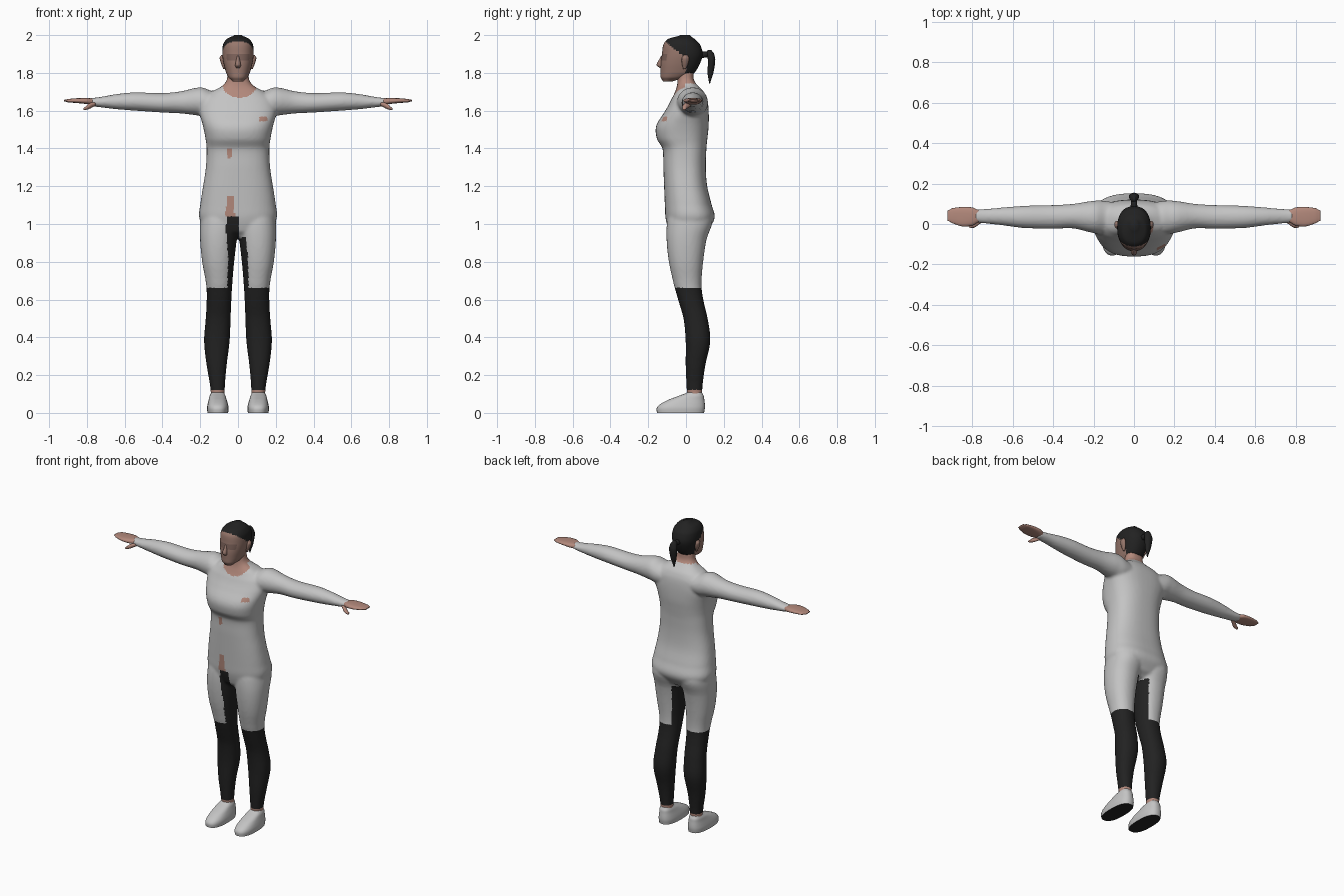
import bpy, bmesh, math


def material(name, rgb):
    m = bpy.data.materials.new(name)
    m.diffuse_color = (*rgb, 1)
    return m


suit = material("light grey suit", (0.55, 0.55, 0.55))
black = material("black fabric and hair", (0.016, 0.016, 0.016))
skin = material("skin", (0.45, 0.25, 0.20))
face = material("face skin", (0.31, 0.185, 0.15))
shade = material("eye shade", (0.20, 0.12, 0.10))


def spline(a, b, c, d, t):
    return 0.5 * (2 * b + (c - a) * t + (2 * a - 5 * b + 4 * c - d) * t * t
                  + (3 * b - a - 3 * c + d) * t ** 3)


def loft(bm, axis, rows, n=24, steps=4, power=2.0, mirror=False):
    """Rounded sections (position, u0, u1, v0, v1) skinned along an axis."""
    dense = []
    for i in range(len(rows) - 1):
        q = [rows[max(i - 1, 0)], rows[i], rows[i + 1], rows[min(i + 2, len(rows) - 1)]]
        for s in range(steps):
            t = s / steps
            pos = rows[i][0] + (rows[i + 1][0] - rows[i][0]) * t
            dense.append([pos] + [spline(*[r[k] for r in q], t) for k in range(1, 5)])
    dense.append(rows[-1])
    rings = []
    for p, u0, u1, v0, v1 in dense:
        ring = []
        for j in range(n):
            a = 2 * math.pi * j / n
            c, s = math.cos(a), math.sin(a)
            u = (u0 + u1) / 2 + (u1 - u0) / 2 * math.copysign(abs(c) ** (2 / power), c)
            v = (v0 + v1) / 2 + (v1 - v0) / 2 * math.copysign(abs(s) ** (2 / power), s)
            co = [(p, u, v), (u, p, v), (u, v, p)]["xyz".index(axis)]
            ring.append(bm.verts.new((-co[0] if mirror else co[0], co[1], co[2])))
        rings.append(ring)
    faces = [bm.faces.new((r[j], r[(j + 1) % n], q[(j + 1) % n], q[j]))
             for r, q in zip(rings, rings[1:]) for j in range(n)]
    faces += [bm.faces.new(rings[0]), bm.faces.new(rings[-1])]
    bmesh.ops.recalc_face_normals(bm, faces=faces)


def make(name, bm, mats, rule=None):
    me = bpy.data.meshes.new(name)
    bm.to_mesh(me)
    bm.free()
    ob = bpy.data.objects.new(name, me)
    bpy.context.collection.objects.link(ob)
    finish(me, mats, rule)
    return ob


def finish(me, mats, rule=None):
    me.materials.clear()
    for m in mats:
        me.materials.append(m)
    for p in me.polygons:
        p.use_smooth = True
        p.material_index = rule(p.center, p.normal) if rule else 0


def part(name, mats, axis, rows, rule=None, mirror=False, **kw):
    bm = bmesh.new()
    loft(bm, axis, rows, mirror=mirror, **kw)
    return make(name, bm, mats, rule)


# Body: torso, arms and legs fused into one skin
torso = [(z, -w, w, f, b) for z, w, f, b in [
    (0.93, 0.07, -0.06, 0.07), (0.96, 0.16, -0.09, 0.11), (1.03, 0.205, -0.108, 0.152),
    (1.10, 0.20, -0.112, 0.136), (1.20, 0.185, -0.116, 0.112), (1.30, 0.170, -0.120, 0.105),
    (1.40, 0.166, -0.124, 0.108), (1.45, 0.172, -0.154, 0.113), (1.52, 0.186, -0.158, 0.120),
    (1.60, 0.205, -0.110, 0.120), (1.66, 0.190, -0.078, 0.113), (1.70, 0.140, -0.058, 0.095),
    (1.73, 0.085, -0.048, 0.065), (1.76, 0.060, -0.045, 0.042), (1.81, 0.055, -0.045, 0.040)]]
arm = [(0.05, -0.05, 0.10, 1.58, 1.68), (0.15, -0.05, 0.115, 1.565, 1.708),
       (0.20, -0.045, 0.115, 1.573, 1.724), (0.30, -0.022, 0.10, 1.585, 1.703),
       (0.40, -0.024, 0.094, 1.590, 1.693), (0.55, -0.020, 0.090, 1.600, 1.697),
       (0.65, -0.007, 0.082, 1.608, 1.687), (0.75, 0.003, 0.074, 1.620, 1.670),
       (0.785, 0.006, 0.072, 1.627, 1.668)]
leg = [(0.085, 0.07, 0.145, 0.008, 0.087), (0.125, 0.07, 0.146, 0.003, 0.087),
       (0.25, 0.06, 0.166, -0.002, 0.102), (0.38, 0.044, 0.180, -0.002, 0.129),
       (0.50, 0.039, 0.171, -0.013, 0.115), (0.60, 0.035, 0.166, -0.042, 0.092),
       (0.68, 0.030, 0.169, -0.065, 0.082), (0.80, 0.020, 0.190, -0.091, 0.091),
       (0.92, 0.006, 0.201, -0.103, 0.109), (1.02, -0.01, 0.200, -0.100, 0.140),
       (1.10, 0.0, 0.180, -0.080, 0.100)]


def body_rule(c, n):
    x, y, z = c
    if z < 0.122 or z > 1.745:                      # ankles and neck
        return 2
    if z < 0.665:                                   # stockings
        return 1
    if z < 0.93 and n.x * math.copysign(1, x) < -0.6:   # inner thighs
        return 1
    if y < 0:
        if z < 1.04 and -0.062 + 0.08 * max(0, 0.95 - z) < x < 0.004:
            return 1
        if 1.04 <= z < 1.15 and abs(x + 0.042) < 0.024 - 0.1 * max(0, z - 1.06):
            return 2
        if abs(x + 0.043) < 0.012 and 1.35 < z < 1.40:
            return 2
        if abs(x - 0.135) < 0.02 and abs(z - 1.556) < 0.011:
            return 2
        if ((x - 0.008) / 0.09) ** 2 + ((z - 1.735) / 0.066) ** 2 < 1:   # neckline
            return 2
    return 0


bm = bmesh.new()
loft(bm, "z", torso, n=48, power=2.5)
for m in (False, True):
    loft(bm, "x", arm, mirror=m, n=32)
    loft(bm, "z", leg, mirror=m, n=32, power=2.2)
body = make("body", bm, [suit])
mod = body.modifiers.new("fuse", "REMESH")
mod.mode, mod.voxel_size = "VOXEL", 0.009
mod = body.modifiers.new("soften", "SMOOTH")
mod.factor, mod.iterations = 0.5, 5
dg = bpy.context.evaluated_depsgraph_get()
fused = bpy.data.meshes.new_from_object(body.evaluated_get(dg))
body.modifiers.clear()
body.data = fused
finish(fused, [suit, black, skin], body_rule)

# Head with hairline and eye shade
head = [(z, -w, w, f, b) for z, w, f, b in [
    (1.755, 0.028, -0.122, -0.07), (1.775, 0.050, -0.134, 0.0), (1.80, 0.063, -0.135, 0.045),
    (1.85, 0.076, -0.134, 0.074), (1.90, 0.083, -0.127, 0.088), (1.95, 0.079, -0.120, 0.075),
    (1.98, 0.060, -0.095, 0.045), (2.00, 0.020, -0.03, 0.02)]]


def head_rule(c, n):
    x, y, z = c
    if z > 1.965 - 0.75 * max(0, y + 0.11) and (y < 0 or z > 1.785):
        return 1
    if y > 0 and z > 1.785:
        return 1
    return 2 if y < -0.07 and abs(x) < 0.06 and 1.865 < z < 1.90 else 0


part("head", [face, black, shade], "z", head, head_rule, n=48, steps=6, power=2.3)
part("nose", [face], "z", [(1.825, -0.011, 0.011, -0.138, -0.12),
     (1.842, -0.015, 0.015, -0.156, -0.12), (1.89, -0.006, 0.006, -0.132, -0.11)], n=12)

# Ponytail and its tie
part("ponytail", [black], "z", [(1.745, -0.003, 0.003, 0.122, 0.128),
     (1.80, -0.018, 0.018, 0.114, 0.145), (1.87, -0.026, 0.026, 0.116, 0.155),
     (1.905, -0.018, 0.018, 0.105, 0.147), (1.92, -0.006, 0.006, 0.115, 0.135)], n=12)
part("ponytail_tie", [black], "y", [(0.06, -0.018, 0.018, 1.875, 1.91),
     (0.13, -0.014, 0.014, 1.885, 1.915)], n=12, steps=2)

# Paired parts
for side, m in (("left", False), ("right", True)):
    part(side + "_ear", [face], "z", [(1.82, 0.066, 0.078, -0.015, 0.0),
         (1.85, 0.068, 0.090, -0.022, 0.012), (1.88, 0.072, 0.097, -0.022, 0.016),
         (1.895, 0.076, 0.088, -0.012, 0.008)], mirror=m, n=12)
    part(side + "_hand", [skin], "x", [(0.765, 0.010, 0.068, 1.630, 1.664),
         (0.80, -0.008, 0.082, 1.635, 1.667), (0.85, -0.012, 0.084, 1.640, 1.666),
         (0.90, 0.004, 0.078, 1.644, 1.662), (0.922, 0.016, 0.066, 1.650, 1.657)],
         mirror=m, power=2.6)
    part(side + "_thumb", [skin], "x", [(0.755, 0.005, 0.035, 1.625, 1.648),
         (0.79, -0.018, 0.012, 1.608, 1.637), (0.817, -0.018, 0.0, 1.603, 1.615)],
         mirror=m, n=12)
    shoe = part(side + "_shoe", [suit, black], "z", [(0.0, 0.052, 0.162, -0.154, 0.096),
         (0.025, 0.050, 0.164, -0.155, 0.100), (0.045, 0.053, 0.161, -0.138, 0.100),
         (0.07, 0.060, 0.155, -0.092, 0.097), (0.09, 0.066, 0.150, -0.04, 0.094),
         (0.108, 0.074, 0.142, 0.005, 0.085)],
         lambda c, n: 1 if n.z < -0.8 else 0, mirror=m, n=32, power=2.5)
    for p in shoe.data.polygons:                    # flat sole keeps a crisp edge
        if p.material_index == 1:
            p.use_smooth = False
